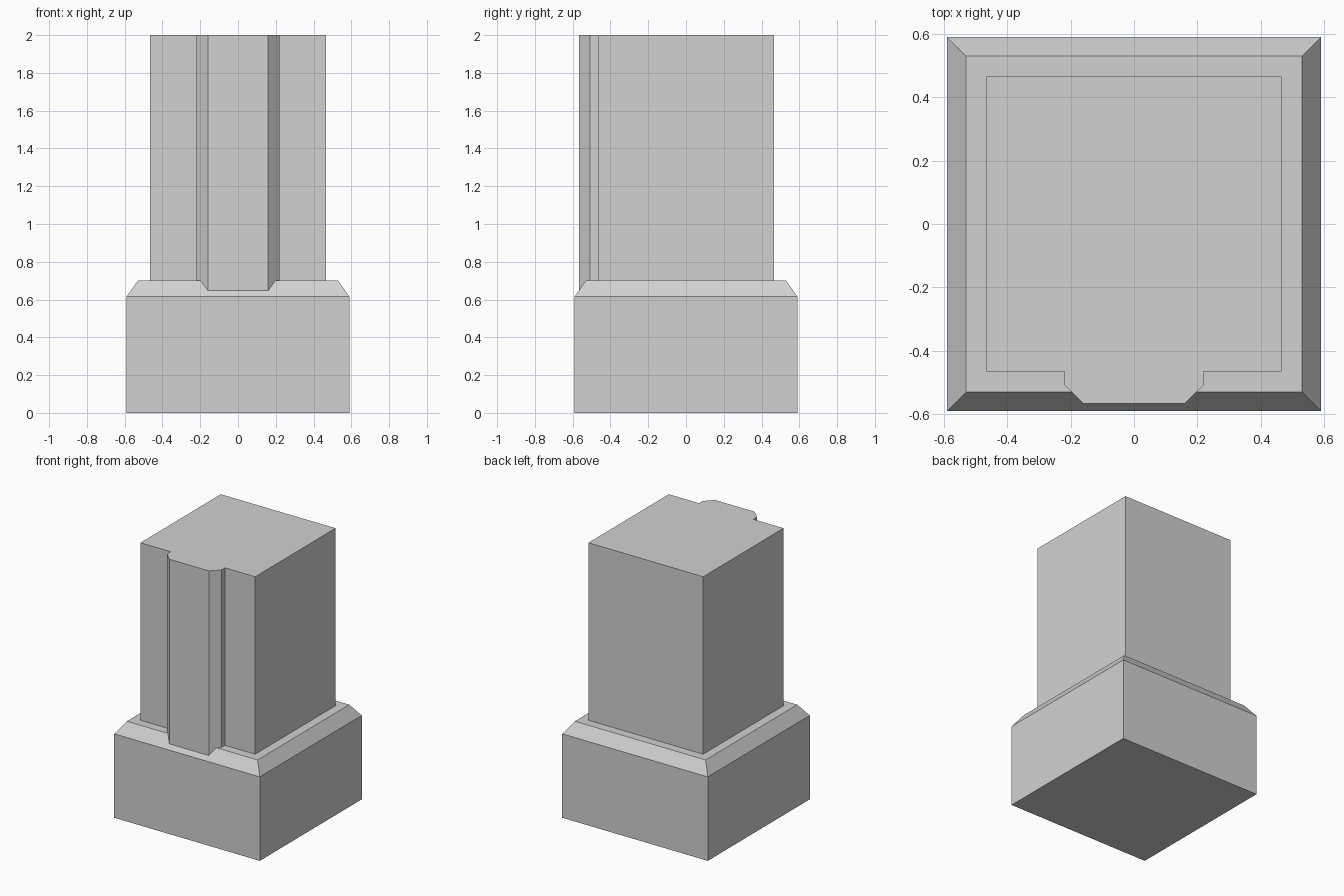
import bpy
import bmesh

cube = bpy.data.objects.get("Cube")
if cube:
    bpy.data.objects.remove(cube, do_unlink=True)

stone = bpy.data.materials.new("light_grey_stone")
stone.use_nodes = True
GREY = (0.64, 0.64, 0.64, 1)
stone.diffuse_color = GREY
stone.node_tree.nodes["Principled BSDF"].inputs["Base Color"].default_value = GREY


def square(half):
    return [(-half, -half), (half, -half), (half, half), (-half, half)]


def stack(name, sections):
    """Join equal-sized outlines, given as (z, points), into a closed solid."""
    bm = bmesh.new()
    rings = [[bm.verts.new((x, y, z)) for x, y in pts] for z, pts in sections]
    for low, high in zip(rings, rings[1:]):
        for i in range(len(low)):
            j = (i + 1) % len(low)
            bm.faces.new((low[i], low[j], high[j], high[i]))
    bm.faces.new(rings[0][::-1])
    bm.faces.new(rings[-1])
    bmesh.ops.recalc_face_normals(bm, faces=bm.faces)
    mesh = bpy.data.meshes.new(name)
    bm.to_mesh(mesh)
    bm.free()
    mesh.materials.append(stone)
    obj = bpy.data.objects.new(name, mesh)
    bpy.context.collection.objects.link(obj)
    return obj


# Square plinth with a sloped upper edge
stack("plinth", [(0, square(0.59)), (0.615, square(0.59)), (0.70, square(0.53))])

# Square shaft with a chamfered rib on its front, seated in the plinth
right_half = [(0.16, -0.567), (0.22, -0.508), (0.22, -0.465),
              (0.465, -0.465), (0.465, 0.465)]
outline = right_half + [(-x, y) for x, y in reversed(right_half)]
stack("shaft", [(0.60, outline), (2.0, outline)])
